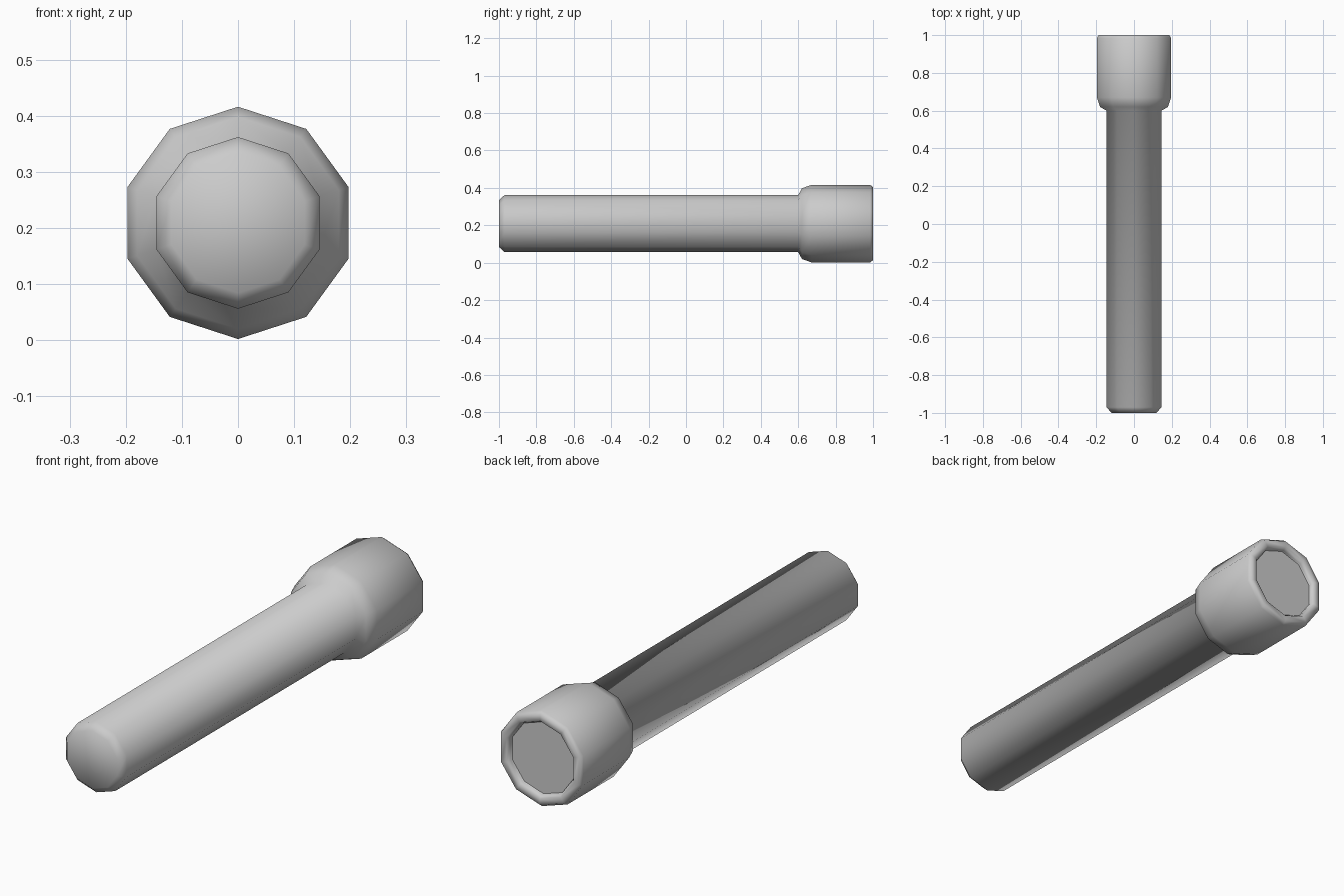
import bpy, bmesh, math

if "Cube" in bpy.data.objects:
    bpy.data.objects.remove(bpy.data.objects["Cube"])

SIDES = 10
AXIS_Z = 0.209


def lathe(name, profile, angle=None):
    """Revolve (y, radius) points around the long axis; cap ends that stay open."""
    bm = bmesh.new()
    rings = []
    for y, r in profile:
        ring = []
        for i in range(SIDES):
            a = math.pi / 2 + 2 * math.pi * i / SIDES
            ring.append(bm.verts.new((r * math.cos(a), y, AXIS_Z + r * math.sin(a))))
        rings.append(ring)
    for a, b in zip(rings, rings[1:]):
        for i in range(SIDES):
            j = (i + 1) % SIDES
            bm.faces.new((a[i], a[j], b[j], b[i]))
    bm.faces.new(rings[0])
    bm.faces.new(rings[-1])
    bmesh.ops.recalc_face_normals(bm, faces=bm.faces[:])
    mesh = bpy.data.meshes.new(name)
    bm.to_mesh(mesh)
    bm.free()
    for p in mesh.polygons:
        p.use_smooth = True
    obj = bpy.data.objects.new(name, mesh)
    bpy.context.collection.objects.link(obj)
    bpy.context.view_layer.objects.active = obj
    obj.select_set(True)
    if angle:
        bpy.ops.object.shade_smooth_by_angle(angle=math.radians(angle))
    obj.select_set(False)
    return obj


# Handle, flared head and rim in one smooth skin, ending in a shallow recess
lathe("torch_body", [
    (-1.0, 0.125), (-0.97, 0.153),
    (0.60, 0.153), (0.62, 0.189), (0.67, 0.207),
    (0.985, 0.207), (1.0, 0.196), (1.0, 0.168),
    (0.985, 0.158), (0.965, 0.158)])

# Flat lens sitting inside the rim
lathe("lens", [(0.966, 0.157), (0.976, 0.157)], 30)
